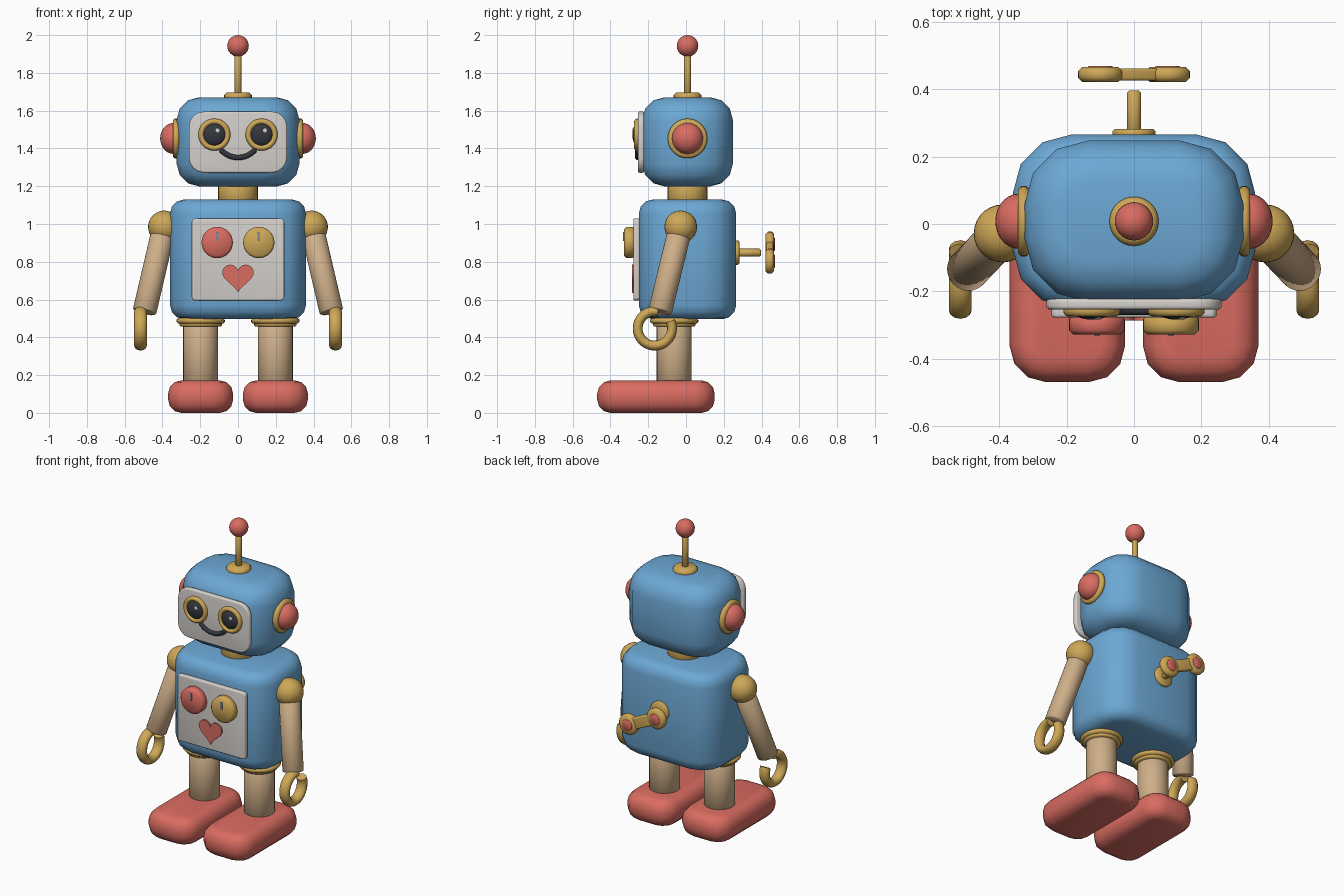
import bpy, bmesh, math
from mathutils import Matrix, Vector

if "Cube" in bpy.data.objects:
    bpy.data.objects.remove(bpy.data.objects["Cube"])

def mat(name, c):
    m = bpy.data.materials.new(name)
    m.diffuse_color = (*c, 1)
    m.use_nodes = True
    m.node_tree.nodes["Principled BSDF"].inputs["Base Color"].default_value = m.diffuse_color
    return m

BLUE = mat("sky blue", (0.15, 0.39, 0.66))
RED = mat("coral red", (0.70, 0.15, 0.12))
GOLD = mat("brass", (0.62, 0.39, 0.095))
TAN = mat("tan", (0.62, 0.43, 0.25))
GREY = mat("light grey", (0.66, 0.63, 0.60))
DARK = mat("charcoal", (0.035, 0.038, 0.05))
STEEL = mat("steel", (0.22, 0.25, 0.29))

UP = Matrix.Identity(4)
FRONT = Matrix.Rotation(math.pi / 2, 4, 'X')     # local z -> -y, local y -> z
BACK = Matrix.Rotation(-math.pi / 2, 4, 'X')     # local z -> +y
SIDE = {s: Matrix.Rotation(s * math.pi / 2, 4, 'Y') for s in (-1, 1)}  # local z -> +-x
Y0 = 0.008                                       # axis of head and body


def finish(name, bm, m, loc, rot=UP, angle=50):
    bmesh.ops.remove_doubles(bm, verts=bm.verts, dist=1e-5)
    bmesh.ops.transform(bm, matrix=Matrix.Translation(loc) @ rot, verts=bm.verts)
    bmesh.ops.recalc_face_normals(bm, faces=bm.faces)
    me = bpy.data.meshes.new(name)
    bm.to_mesh(me)
    bm.free()
    me.materials.append(m)
    me.shade_smooth()
    me.set_sharp_from_angle(angle=math.radians(angle))
    ob = bpy.data.objects.new(name, me)
    bpy.context.collection.objects.link(ob)
    return ob


def skin(bm, rings, wrap):
    """Join consecutive rings of points; wrap also joins the last to the first, else caps."""
    vs = [[bm.verts.new(p) for p in r] for r in rings]
    n = len(vs[0])
    for k in range(len(vs) - (0 if wrap else 1)):
        a, b = vs[k], vs[(k + 1) % len(vs)]
        for i in range(n):
            j = (i + 1) % n
            bm.faces.new((a[i], a[j], b[j], b[i]))
    if not wrap:
        bm.faces.new(vs[0])
        bm.faces.new(vs[-1])


def rbox(name, m, loc, half, r, rz, rot=UP, seg=3):
    """Box with corner radius r in plan and rounded rims of radius rz."""
    a, b, h = half
    levels = []
    for k in range(seg + 1):
        t = k / seg * math.pi / 2
        levels.append((rz * (1 - math.sin(t)), -h + rz * (1 - math.cos(t))))
    levels += [(i, -z) for i, z in reversed(levels)]
    rings = []
    for ins, z in levels:
        q = max(r - ins, 0.0005)
        ring = []
        for c, (sx, sy) in enumerate(((1, 1), (-1, 1), (-1, -1), (1, -1))):
            for k in range(seg + 1):
                t = (c + k / seg) * math.pi / 2
                ring.append((sx * (a - ins - q) + q * math.cos(t),
                             sy * (b - ins - q) + q * math.sin(t), z))
        rings.append(ring)
    bm = bmesh.new()
    skin(bm, rings, False)
    return finish(name, bm, m, loc, rot, 60)


def cyl(name, m, loc, r, z0, z1, rot=UP, bev=0.006, n=32):
    prof = [(r - bev, z0), (r, z0 + bev), (r, z1 - bev), (r - bev, z1)]
    bm = bmesh.new()
    skin(bm, [[(p * math.cos(i * math.tau / n), p * math.sin(i * math.tau / n), z)
               for i in range(n)] for p, z in prof], False)
    return finish(name, bm, m, loc, rot)


def ball(name, m, loc, scale):
    bm = bmesh.new()
    bmesh.ops.create_uvsphere(bm, u_segments=28, v_segments=16, radius=1,
                              matrix=Matrix.Diagonal((*scale, 1)))
    return finish(name, bm, m, loc)


def ring(name, m, loc, R, r, rz, rot=UP, a0=0, a1=360, n=36, k=12):
    """Torus, or an arc of one from a0 to a1 degrees."""
    full = a1 - a0 >= 360
    rings = []
    for i in range(n if full else n + 1):
        a = math.radians(a0 + (a1 - a0) * i / n)
        rings.append([((R + r * math.cos(t)) * math.cos(a), (R + r * math.cos(t)) * math.sin(a),
                       rz * math.sin(t)) for t in (j * math.tau / k for j in range(k))])
    bm = bmesh.new()
    skin(bm, rings, full)
    return finish(name, bm, m, loc, rot)


# Body, neck and head
rbox("body", BLUE, (0, Y0, 0.813), (0.36, 0.258, 0.317), 0.175, 0.075)
cyl("neck", GOLD, (0, Y0, 0), 0.105, 1.10, 1.23)
rbox("head", BLUE, (0, Y0, 1.435), (0.325, 0.24, 0.236), 0.19, 0.12)

# Antenna
cyl("antenna_base", GOLD, (0, Y0, 0), 0.073, 1.65, 1.697, bev=0.015)
cyl("antenna_rod", GOLD, (0, Y0, 0), 0.018, 1.68, 1.91, bev=0.003, n=20)
ball("antenna_ball", RED, (0, Y0, 1.943), (0.057,) * 3)

# Face
rbox("face_plate", GREY, (0, -0.238, 1.433), (0.26, 0.162, 0.016), 0.08, 0.01, FRONT, 4)
for s in (-1, 1):
    ring("eye_ring", GOLD, (s * 0.125, -0.258, 1.473), 0.07, 0.015, 0.017, FRONT)
    ball("eye", DARK, (s * 0.125, -0.254, 1.473), (0.062, 0.03, 0.062))
    ball("eye_glint", GREY, (s * 0.125 + 0.017, -0.280, 1.494), (0.012, 0.004, 0.012))
    ball("mouth_end", DARK, (s * 0.085, -0.256, 1.387), (0.014,) * 3)
ring("mouth", DARK, (0, -0.256, 1.472), 0.12, 0.014, 0.014, FRONT, 225, 315, 18)

# Chest panel with knobs and heart
rbox("chest_panel", GREY, (0, -0.262, 0.812), (0.245, 0.217, 0.016), 0.018, 0.008, FRONT)
for x, m in ((-0.11, RED), (0.11, GOLD)):
    cyl("knob", m, (x, -0.27, 0.902), 0.083, 0, 0.058, FRONT, bev=0.012)
    rbox("knob_mark", STEEL, (x, -0.329, 0.933), (0.007, 0.024, 0.004), 0.003, 0.001, FRONT)
outline = []
for i in range(48):
    t = i * math.tau / 48
    outline.append((0.0052 * 16 * math.sin(t) ** 3,
                    0.0052 * (13 * math.cos(t) - 5 * math.cos(2 * t)
                              - 2 * math.cos(3 * t) - math.cos(4 * t))))
bm = bmesh.new()
skin(bm, [[(x, y, z) for x, y in outline] for z in (-0.006, 0.009)], False)
finish("heart", bm, RED, (0, -0.278, 0.723), FRONT, 30)

for s in (-1, 1):
    # Ears
    cyl("ear_ring", GOLD, (s * 0.31, Y0, 1.453), 0.105, 0, 0.035, SIDE[s], bev=0.01)
    ball("ear_dome", RED, (s * 0.342, Y0, 1.453), (0.07, 0.082, 0.082))
    # Arms with open claw hands
    top, end = Vector((s * 0.39, -0.028, 0.985)), Vector((s * 0.495, -0.138, 0.535))
    ball("shoulder", GOLD, top, (0.086,) * 3)
    d = end - top
    cyl("arm", TAN, top, 0.063, 0, d.length, d.to_track_quat('Z', 'Y').to_matrix().to_4x4())
    ring("hand", GOLD, (s * 0.516, -0.165, 0.447), 0.091, 0.026, 0.034, SIDE[1], 170, 475, 32)
    # Legs and feet
    cyl("hip_ring", GOLD, (s * 0.198, -0.063, 0), 0.128, 0.472, 0.502, bev=0.01)
    cyl("hip_collar", GOLD, (s * 0.198, -0.063, 0), 0.112, 0.457, 0.49)
    cyl("leg", TAN, (s * 0.198, -0.063, 0), 0.092, 0.15, 0.49)
    rbox("foot", RED, (s * 0.198, -0.159, 0.086), (0.172, 0.311, 0.086), 0.11, 0.07)

# Wind-up key on the back
KZ = 0.848
cyl("key_flange", GOLD, (0, 0.255, KZ), 0.064, 0, 0.027, BACK)
cyl("key_shaft", GOLD, (0, 0.26, KZ), 0.021, 0, 0.136, BACK, n=20)
rbox("key_waist", GOLD, (0, 0.444, KZ), (0.08, 0.036, 0.018), 0.01, 0.008,
     Matrix.Rotation(math.radians(25), 4, 'Y') @ FRONT)
for s in (-1, 1):
    p = (s * 0.1, 0.444, KZ - s * 0.045)
    cyl("key_lobe", GOLD, p, 0.066, -0.022, 0.022, BACK, bev=0.012)
    cyl("key_inlay", RED, p, 0.036, 0, 0.026, BACK, bev=0.002)
